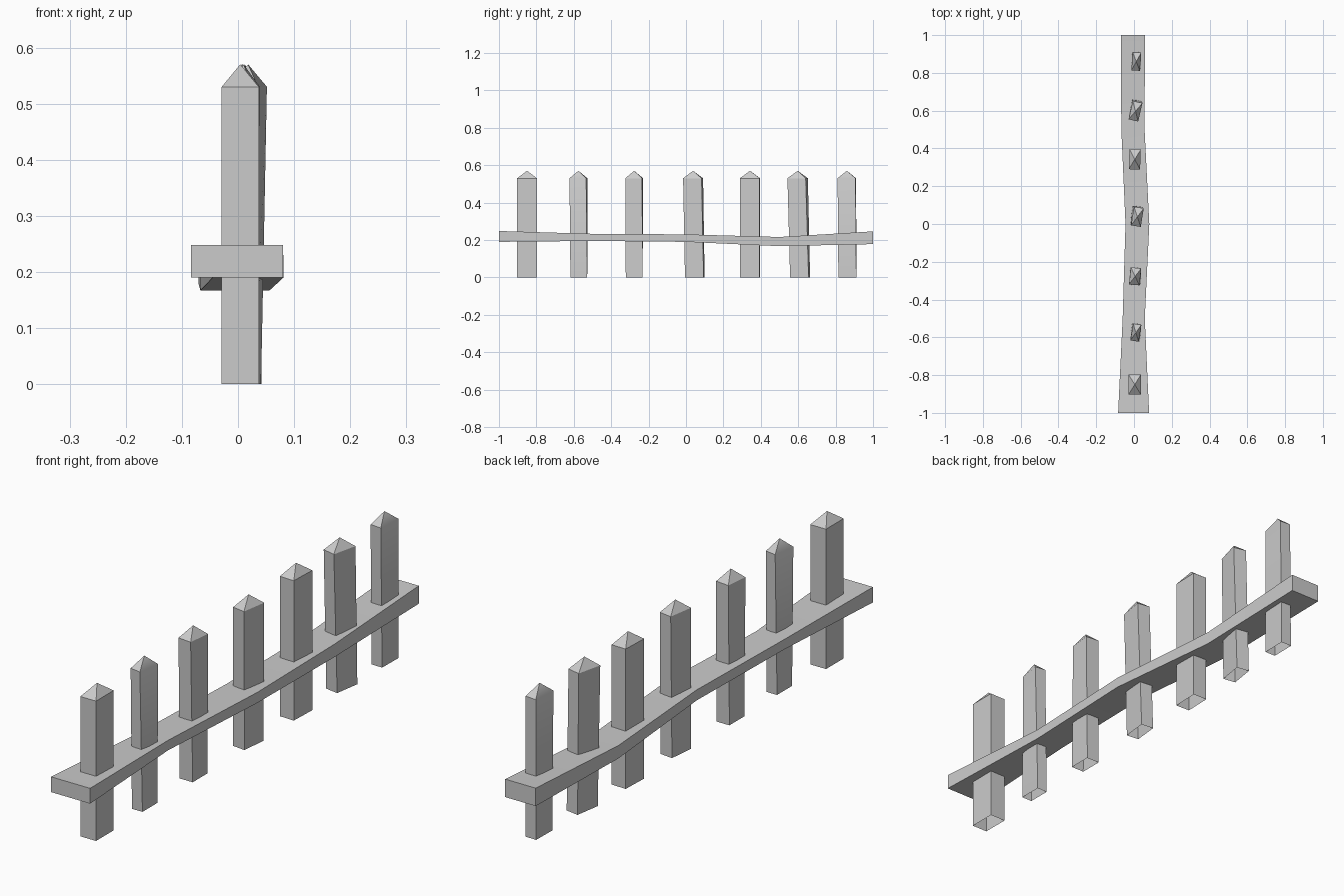
import bpy, bmesh
from math import radians
from mathutils import Matrix, Vector

cube = bpy.data.objects.get("Cube")
if cube:
    bpy.data.objects.remove(cube)

grey = bpy.data.materials.new("plain grey")
grey.use_nodes = True
colour = (0.6, 0.6, 0.6, 1)
grey.diffuse_color = colour
grey.node_tree.nodes["Principled BSDF"].inputs["Base Color"].default_value = colour


def finish(name, bm):
    bmesh.ops.recalc_face_normals(bm, faces=bm.faces[:])
    mesh = bpy.data.meshes.new(name)
    bm.to_mesh(mesh)
    bm.free()
    mesh.materials.append(grey)
    obj = bpy.data.objects.new(name, mesh)
    bpy.context.collection.objects.link(obj)
    bpy.ops.object.select_all(action='DESELECT')
    bpy.context.view_layer.objects.active = obj
    obj.select_set(True)
    bpy.ops.object.shade_smooth_by_angle(angle=radians(30))


def bridge(bm, lower, upper):
    n = len(lower)
    for i in range(n):
        j = (i + 1) % n
        bm.faces.new((lower[i], lower[j], upper[j], upper[i]))


def picket(name, size, base, top, turn_base, turn_top):
    """Leaning, twisted post with a pyramid cap and an open foot."""
    bm = bmesh.new()

    def ring(centre, turn, z):
        spin = Matrix.Rotation(radians(turn), 3, 'Z')
        return [bm.verts.new(spin @ Vector((sx * size[0] / 2, sy * size[1] / 2, 0))
                             + Vector((*centre, z)))
                for sx, sy in ((-1, -1), (1, -1), (1, 1), (-1, 1))]

    foot = ring(base, turn_base, 0)
    shoulder = ring(top, turn_top, 0.53)
    bridge(bm, foot, shoulder)
    tip = bm.verts.new((*top, 0.57))
    for i in range(4):
        bm.faces.new((shoulder[i], shoulder[(i + 1) % 4], tip))
    finish(name, bm)


# Pickets: size, foot centre, shoulder centre, foot turn, shoulder turn
pickets = [
    ((0.066, 0.106), (0.004, -0.85), (0.004, -0.85), 0, 0),
    ((0.044, 0.09), (0.01, -0.573), (0.01, -0.575), 0, -9),
    ((0.055, 0.09), (0.008, -0.277), (0.006, -0.277), 0, -6),
    ((0.052, 0.1), (0.01, 0.047), (0.018, 0.038), -6, -9),
    ((0.06, 0.106), (0.004, 0.342), (0.004, 0.342), -2, -2),
    ((0.052, 0.1), (0.008, 0.61), (0.008, 0.597), -9, -13),
    ((0.045, 0.096), (0.012, 0.863), (0.012, 0.86), -1, -4),
]
for number, data in enumerate(pickets, 1):
    picket(f"picket_{number}", *data)

# Rail: y, left edge, right edge, bottom, top
stations = [
    (-1, -0.084, 0.08, 0.19, 0.248),
    (-0.5, -0.06, 0.057, 0.195, 0.233),
    (0, -0.045, 0.081, 0.19, 0.23),
    (0.5, -0.067, 0.056, 0.167, 0.216),
    (1, -0.07, 0.058, 0.178, 0.246),
]
bm = bmesh.new()
rings = [[bm.verts.new(p) for p in ((a, y, lo), (b, y, lo), (b, y, hi), (a, y, hi))]
         for y, a, b, lo, hi in stations]
for lower, upper in zip(rings, rings[1:]):
    bridge(bm, lower, upper)
bm.faces.new(rings[0])
bm.faces.new(rings[-1])
finish("rail", bm)
